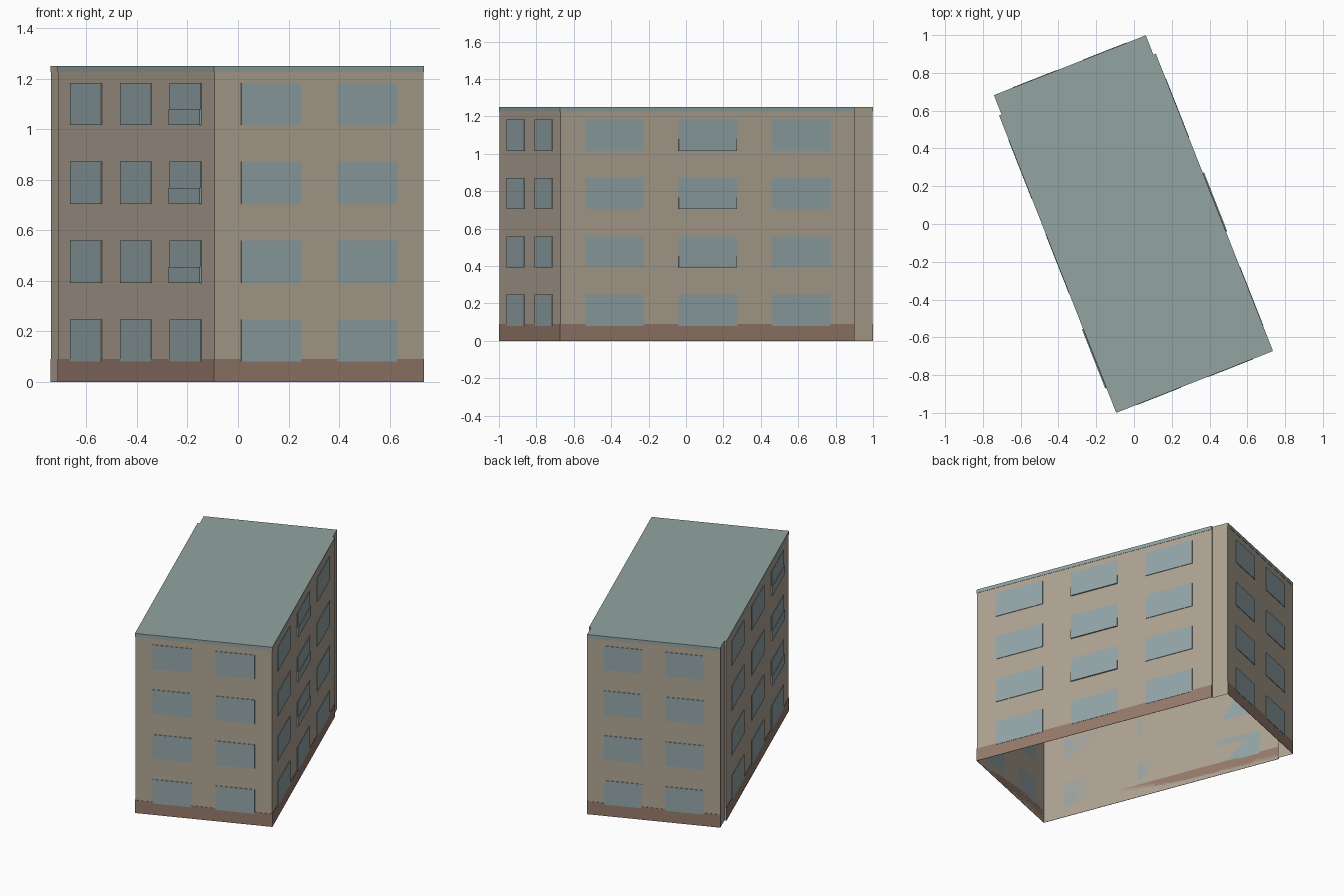
import bpy, bmesh
from math import radians
from mathutils import Vector, Matrix

if "Cube" in bpy.data.objects:
    bpy.data.objects.remove(bpy.data.objects["Cube"])


def material(name, rgb):
    """Flat material from an 8-bit screen colour, stored as linear."""
    lin = [((c / 255 + 0.055) / 1.055) ** 2.4 for c in rgb] + [1]
    m = bpy.data.materials.new(name)
    m.use_nodes = True
    m.diffuse_color = lin
    bsdf = m.node_tree.nodes["Principled BSDF"]
    bsdf.inputs["Base Color"].default_value = lin
    bsdf.inputs["Roughness"].default_value = 0.9
    return m


WALL = material("beige plaster", (176, 164, 148))
GLASS = material("blue grey glass", (148, 165, 168))
PLINTH = material("brown plinth", (150, 122, 108))
ROOF = material("grey green roof", (146, 163, 161))

HEIGHT, WIDTH, LENGTH, END = 1.25, 0.888, 1.69, 0.108
STEP = 0.012
PLINTH_TOP, BAND_BOTTOM = 0.09, 1.225
FLOOR, SILL, WINDOW = 0.312, 0.08, 0.167
TURN = Matrix.Translation((-0.093, -0.997, 0)) @ Matrix.Rotation(radians(21.5), 4, "Z")


def finish(name, bm, *mats):
    mesh = bpy.data.meshes.new(name)
    bm.to_mesh(mesh)
    bm.free()
    for m in mats:
        mesh.materials.append(m)
    obj = bpy.data.objects.new(name, mesh)
    obj.matrix_world = TURN
    bpy.context.collection.objects.link(obj)


def plates(name, start, end, rects, depth, mat):
    """Thin boxes on the wall from start to end; rect = (t0, t1, z0, z1)."""
    a, b = Vector((*start, 0)), Vector((*end, 0))
    along = (b - a).normalized()
    out = along.cross(Vector((0, 0, 1)))
    frame = Matrix((along, out, (0, 0, 1))).transposed().to_4x4()
    span = (b - a).length
    bm = bmesh.new()
    for t0, t1, z0, z1 in rects:
        mid = a + along * span * (t0 + t1) / 2 + out * depth / 2
        mid.z = (z0 + z1) / 2
        size = Matrix.Diagonal((span * (t1 - t0), depth, z1 - z0, 1))
        bmesh.ops.create_cube(bm, size=1, matrix=Matrix.Translation(mid) @ frame @ size)
    bmesh.ops.recalc_face_normals(bm, faces=bm.faces)
    finish(name, bm, mat)


# Shell: stepped outline raised to the flat roof, open underneath
outline = [(0, 0), (WIDTH, 0), (WIDTH, LENGTH), (WIDTH - STEP, LENGTH),
           (WIDTH - STEP, LENGTH + END), (STEP, LENGTH + END), (STEP, LENGTH), (0, LENGTH)]
bm = bmesh.new()
low = [bm.verts.new((x, y, 0)) for x, y in outline]
high = [bm.verts.new((x, y, HEIGHT)) for x, y in outline]
for i in range(len(outline)):
    j = (i + 1) % len(outline)
    bm.faces.new((low[i], low[j], high[j], high[i]))
bm.faces.new(high).material_index = 1
finish("building_shell", bm, WALL, ROOF)

# Facades: name, wall ends, window columns, column that carries balconies
PAIR = [(0.127, 0.412), (0.588, 0.873)]
TRIPLE = [(0.083, 0.281), (0.401, 0.599), (0.719, 0.917)]
facades = [
    ("front", outline[0], outline[1], PAIR, None),
    ("left", outline[1], outline[2], TRIPLE, 1),
    ("back", outline[4], outline[5], PAIR, None),
    ("right", outline[7], outline[0], TRIPLE, 2),
]
for name, start, end, columns, balcony in facades:
    plates(name + "_plinth", start, end, [(0, 1, 0, PLINTH_TOP)], 0.002, PLINTH)
    plates(name + "_roof_band", start, end, [(0, 1, BAND_BOTTOM, HEIGHT)], 0.002, ROOF)
    sills = [SILL + FLOOR * i for i in range(4)]
    plates(name + "_windows", start, end,
           [(l, r, z, z + WINDOW) for l, r in columns for z in sills], 0.004, GLASS)
    if balcony is not None:
        l, r = columns[balcony]
        plates(name + "_balcony_panels", start, end,
               [(l, r, z, z + 0.062) for z in sills[1:]], 0.009, GLASS)
